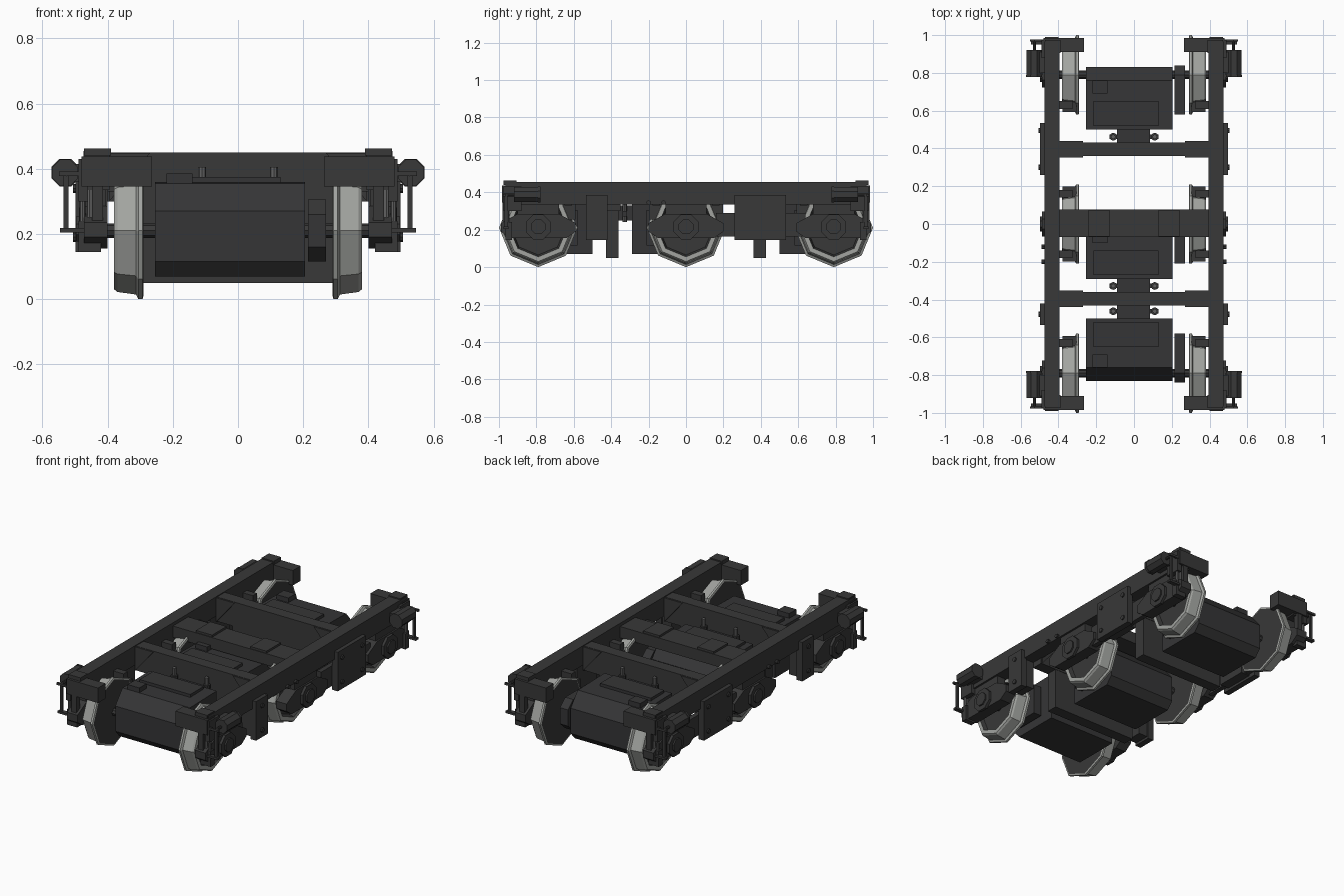
import bpy, bmesh, math
from mathutils import Vector

if "Cube" in bpy.data.objects:
    bpy.data.objects.remove(bpy.data.objects["Cube"])


def mat(name, c):
    m = bpy.data.materials.new(name)
    m.diffuse_color = (*c, 1)
    m.use_nodes = True
    m.node_tree.nodes["Principled BSDF"].inputs["Base Color"].default_value = m.diffuse_color
    return m


FRAME = mat("frame_dark_grey", (0.04, 0.04, 0.04))
MOTOR = mat("motor_charcoal", (0.036, 0.036, 0.037))
STEEL = mat("worn_wheel_steel", (0.36, 0.37, 0.35))
BOLT = mat("bolt_grey", (0.12, 0.12, 0.12))


def finish(name, bm, *mats):
    bmesh.ops.recalc_face_normals(bm, faces=bm.faces)
    me = bpy.data.meshes.new(name)
    bm.to_mesh(me)
    bm.free()
    for m in mats:
        me.materials.append(m)
    ob = bpy.data.objects.new(name, me)
    bpy.context.collection.objects.link(ob)
    return ob


def prism(name, pts, axis, a, b, m=FRAME):
    """Extrude a 2D outline along an axis from a to b."""
    bm = bmesh.new()

    def place(p, d):
        return {'x': (d, p[0], p[1]), 'y': (p[0], d, p[1]), 'z': (p[0], p[1], d)}[axis]
    lo = [bm.verts.new(place(p, a)) for p in pts]
    hi = [bm.verts.new(place(p, b)) for p in pts]
    bm.faces.new(lo)
    bm.faces.new(hi[::-1])
    n = len(pts)
    for i in range(n):
        bm.faces.new((lo[i], hi[i], hi[(i + 1) % n], lo[(i + 1) % n]))
    return finish(name, bm, m)


def box(name, x, y, z, m=FRAME):
    return prism(name, [(x[0], y[0]), (x[1], y[0]), (x[1], y[1]), (x[0], y[1])], 'z', z[0], z[1], m)


def rod(name, c, r, axis, a, b, m=FRAME, n=8, turn=0.0):
    pts = [(c[0] + r * math.sin(2 * math.pi * (i + turn) / n),
            c[1] + r * math.cos(2 * math.pi * (i + turn) / n)) for i in range(n)]
    return prism(name, pts, axis, a, b, m)


def wheel(name, s, y):
    """Flanged eight-sided wheel; rim steel, web and back dark."""
    prof = [(.29, .0), (.29, .20), (.293, .21), (.306, .21), (.313, .196),
            (.37, .188), (.38, .18), (.38, .155), (.355, .145), (.355, .0)]
    dark = {0, 7, 8}
    bm = bmesh.new()
    rings = []
    for x, r in prof:
        if r == 0:
            rings.append([bm.verts.new((s * x, y, .21))] * 8)
        else:
            rings.append([bm.verts.new((s * x, y + r * math.sin(k * math.pi / 4),
                                        .21 + r * math.cos(k * math.pi / 4))) for k in range(8)])
    for i in range(len(prof) - 1):
        for k in range(8):
            j = (k + 1) % 8
            q = [rings[i][k], rings[i][j], rings[i + 1][j], rings[i + 1][k]]
            f = bm.faces.new(list(dict.fromkeys(q)))
            f.material_index = 1 if i in dark else 0
    return finish(name, bm, STEEL, FRAME)


def sx(s, a, b):
    return tuple(sorted((s * a, s * b)))


# Traction motors hung on each axle, nose pointing along d
for y0, d in ((-.79, 1), (0, -1), (.79, -1)):
    def ty(a, b):
        return tuple(sorted((y0 + d * a, y0 + d * b)))
    body = [(-.04, .115), (-.04, .27), (.03, .355), (.29, .36), (.29, .07), (.0, .07)]
    prism("motor_body", [(y0 + d * t, z) for t, z in body], 'x', -.255, .205, MOTOR)
    gear = [(-.05, .16), (-.05, .26), (0, .305), (.21, .305), (.21, .115), (0, .115)]
    prism("gear_case", [(y0 + d * t, z) for t, z in gear], 'x', .215, .27, MOTOR)
    box("motor_cover_plate", (-.215, .13), ty(.14, .27), (.35, .375), MOTOR)
    box("motor_terminal_box", (-.22, -.14), ty(.03, .10), (.345, .385), MOTOR)
    box("motor_nose_bracket", (-.09, .085), ty(.28, .36), (.25, .33), MOTOR)
    box("nose_link_bar", (-.13, .13), ty(.315, .34), (.27, .30), MOTOR)
    for s in (-1, 1):
        rod("nose_bolt", (s * .11, y0 + d * .328), .012, 'z', .24, .405, BOLT)
        rod("nose_bolt_washer", (s * .11, y0 + d * .328), .021, 'z', .335, .36)
    rod("axle", (y0, .21), .022, 'x', -.40, .40)

# Cross beams
for y0 in (-.395, .395):
    box("transom", (-.4, .4), (y0 - .036, y0 + .036), (.30, .45))
    box("transom_lower", (-.29, .29), (y0 - .034, y0 + .034), (.05, .30))
    for s in (-1, 1):
        prism("transom_gusset", [(s * .27, .448), (s * .395, .448), (s * .395, .30)],
              'y', y0 - .044, y0 + .044)
box("centre_beam", (-.4, .4), (-.07, .078), (.365, .435))
for s in (-1, 1):
    box("centre_pad", sx(s, .13, .24), (-.066, .074), (.435, .448))

for s in (-1, 1):
    # Side frame with plates
    box("side_frame", sx(s, .394, .474), (-.965, .965), (.335, .455))
    box("side_plate_long", sx(s, .46, .498), (.26, .535), (.145, .385))
    box("side_plate_short", sx(s, .46, .498), (-.535, -.42), (.145, .385))
    box("plate_backing", sx(s, .40, .462), (.30, .49), (.16, .34))
    box("plate_backing", sx(s, .40, .462), (-.53, -.43), (.16, .34))
    for y, z in ((.30, .34), (.495, .34), (.30, .19), (.495, .19), (-.478, .34), (-.478, .19)):
        rod("plate_bolt", (y, z), .014, 'x', s * .495, s * .506)
    box("equaliser_bar", sx(s, .425, .455), (.16, .64), (.165, .29))
    for y in (-.20, -.12):
        rod("frame_bolt", (y, .345), .012, 'x', s * .47, s * .49)

    for y0 in (-.79, 0, .79):
        wheel("wheel", s, y0)
        # Axle box, pedestal and cover
        ab = [(-.20, .19), (-.15, .155), (.15, .155), (.20, .19), (.20, .235), (.11, .285), (-.11, .285), (-.20, .235)]
        prism("axle_box", [(y0 + t, z) for t, z in ab], 'x', s * .40, s * .472)
        box("axle_pedestal", sx(s, .405, .462), (y0 - .11, y0 + .11), (.28, .34))
        rod("axle_cover", (y0, .215), .072, 'x', s * .47, s * .488, turn=.5)
        rod("axle_cover_cap", (y0, .215), .042, 'x', s * .486, s * .497, turn=.5)
        # Brake blocks against the tread
        for d in ((-1, 1) if y0 == 0 else (-1 if y0 > 0 else 1,)):
            a, b = sorted((y0 + d * .125, y0 + d * .198))
            box("brake_block", sx(s, .305, .378), (a, b), (.255, .335))
            box("brake_hanger", sx(s, .325, .40), (min(y0 + d * .14, y0 + d * .18), max(y0 + d * .14, y0 + d * .18)), (.33, .38))

    for e in (-1, 1):
        # Headstock, end legs, cap
        box("headstock", sx(s, .264, .48), sx(e, .91, .985), (.345, .437))
        box("headstock_cap", sx(s, .39, .472), sx(e, .905, .975), (.44, .462))
        box("end_leg", sx(s, .415, .448), sx(e, .945, .98), (.20, .35))
        box("end_bracket", sx(s, .46, .49), sx(e, .88, .975), (.30, .43))
        box("axle_guard", sx(s, .42, .49), sx(e, .93, .965), (.145, .24))
        for x in (.455, .477):
            rod("guard_bolt", (s * x, e * .955), .009, 'z', .22, .335, BOLT)
        # Brake cylinder
        rod("brake_cylinder", (s * .53, .388), .043, 'y', e * .79, e * .92, turn=.5)
        rod("cylinder_flange", (s * .53, .388), .046, 'y', e * .777, e * .79, turn=.5)
        box("cylinder_mount", sx(s, .47, .51), sx(e, .80, .91), (.36, .415))
        # Step iron
        box("step_hanger", sx(s, .52, .535), sx(e, .955, .97), (.21, .385))
        box("step_tread", sx(s, .45, .546), sx(e, .95, .976), (.205, .218))
        rod("step_top_rod", (s * .527, .385), .008, 'y', e * .91, e * .975)
        box("step_top_bar", sx(s, .475, .55), sx(e, .966, .978), (.378, .392))
